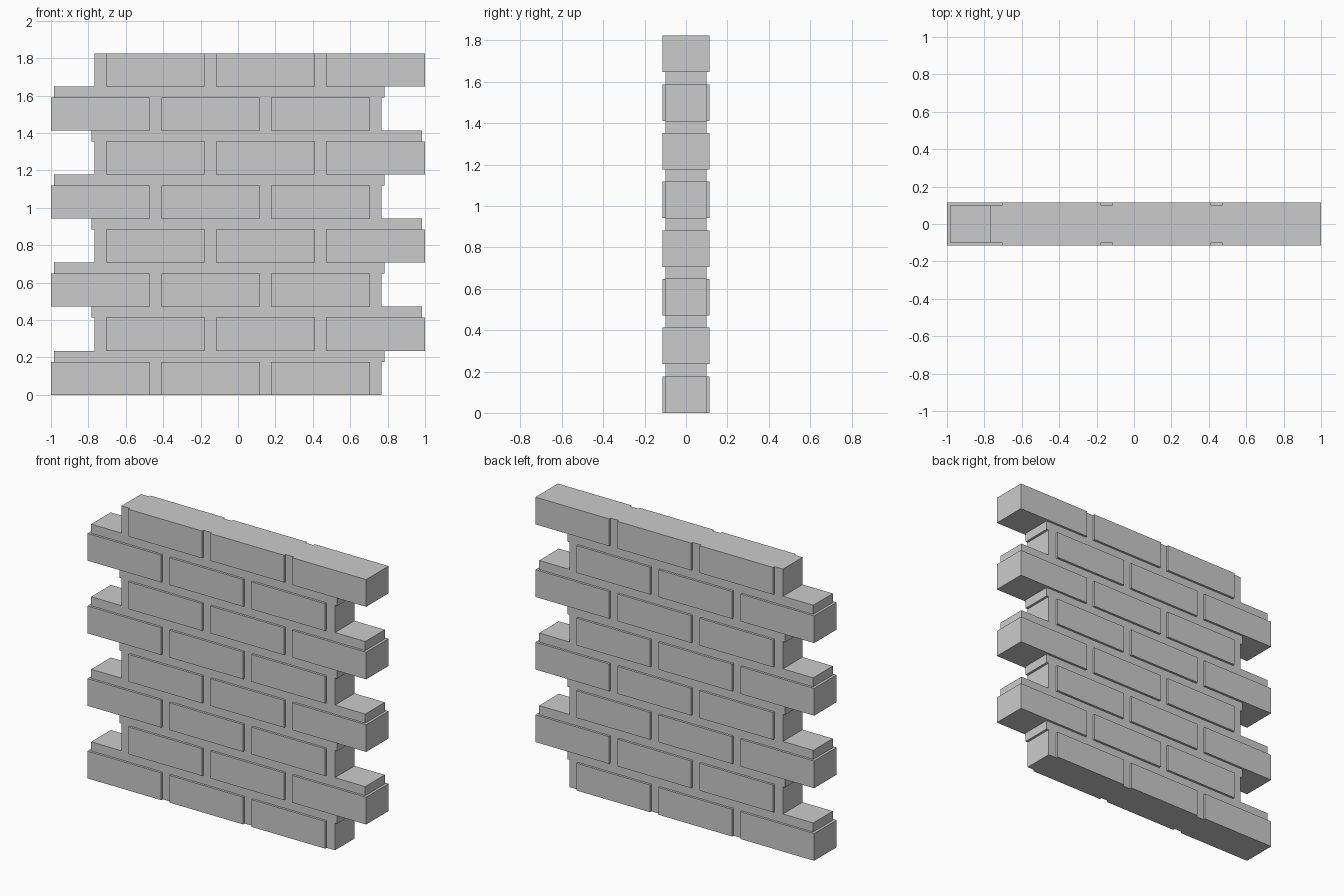
import bpy, bmesh
from mathutils import Matrix

if "Cube" in bpy.data.objects:
    bpy.data.objects.remove(bpy.data.objects["Cube"])

COURSES, PER_COURSE = 8, 3
BRICK_L, BRICK_H, BRICK_HALF_D = 0.5295, 0.1765, 0.1147
JOINT = 0.0588
MORTAR_HALF_D = 0.1
PITCH = BRICK_H + JOINT
TOP = (COURSES - 1) * PITCH + BRICK_H


def finish(bm, name):
    bmesh.ops.recalc_face_normals(bm, faces=bm.faces[:])
    mesh = bpy.data.meshes.new(name)
    bm.to_mesh(mesh)
    bm.free()
    obj = bpy.data.objects.new(name, mesh)
    bpy.context.collection.objects.link(obj)
    return obj


# Brick courses, alternately pushed out to the left and to the right
for i in range(COURSES):
    side = -1 if i % 2 == 0 else 1
    bm = bmesh.new()
    for k in range(PER_COURSE):
        x = side * (1 - BRICK_L / 2 - k * (BRICK_L + JOINT))
        z = i * PITCH + BRICK_H / 2
        m = Matrix.Translation((x, 0, z)) @ Matrix.Diagonal(
            (BRICK_L, 2 * BRICK_HALF_D, BRICK_H, 1))
        bmesh.ops.create_cube(bm, size=1, matrix=m)
    finish(bm, f"brick_course_{i + 1}")


def toothed_edge(first_short):
    """Stepped mortar end as (distance from centre, z), bottom to top."""
    pts = []
    for i in range(COURSES):
        z = i * PITCH
        short = (i % 2 == 0) == first_short
        x_course, x_bed = (0.766, 0.782) if short else (0.782, 0.983)
        # long beds start slightly inside the brick they lie on
        z_bed = z + BRICK_H - (0 if short else 0.03)
        steps = [(x_course, z), (x_course, z_bed), (x_bed, z_bed), (x_bed, z + PITCH)]
        if i == COURSES - 1:
            steps = [(x_course, z), (x_course, TOP)]
        pts += [p for p in steps if not pts or p != pts[-1]]
    return pts


# Recessed mortar core: one stepped outline, extruded through the wall
right = toothed_edge(True)
left = [(-x, z) for x, z in reversed(toothed_edge(False))]
bm = bmesh.new()
verts = [bm.verts.new((x, -MORTAR_HALF_D, z)) for x, z in right + left]
face = bm.faces.new(verts)
ext = bmesh.ops.extrude_face_region(bm, geom=[face], use_keep_orig=True)
bmesh.ops.translate(bm, vec=(0, 2 * MORTAR_HALF_D, 0),
                    verts=[g for g in ext["geom"] if isinstance(g, bmesh.types.BMVert)])
bmesh.ops.remove_doubles(bm, verts=bm.verts[:], dist=1e-5)
finish(bm, "mortar_core")
